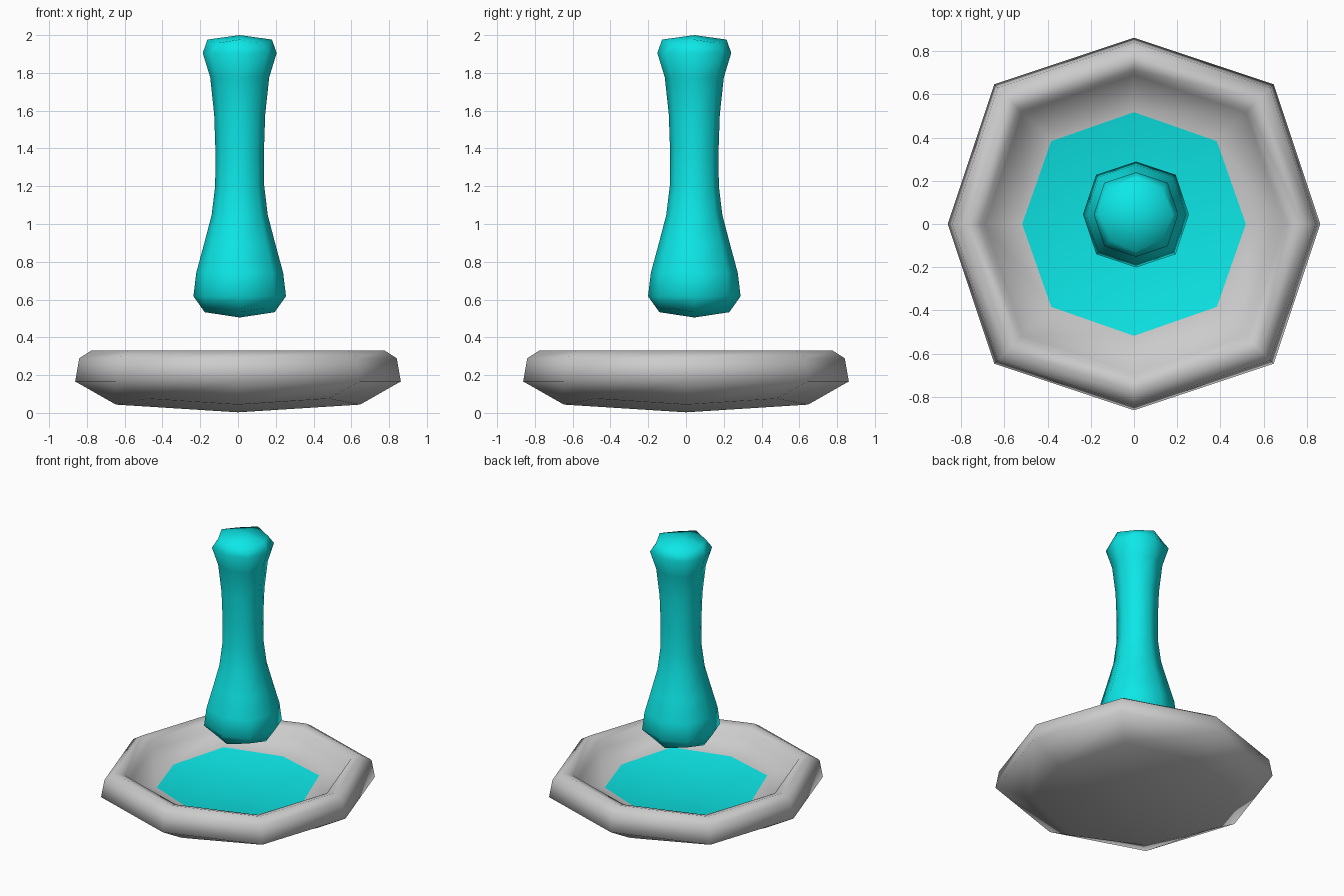
import bpy, bmesh

if "Cube" in bpy.data.objects:
    bpy.data.objects.remove(bpy.data.objects["Cube"])


def material(name, colour):
    m = bpy.data.materials.new(name)
    m.diffuse_color = (*colour, 1)
    m.use_nodes = True
    m.node_tree.nodes["Principled BSDF"].inputs["Base Color"].default_value = m.diffuse_color
    return m


teal = material("teal", (0.004, 0.8, 0.8))
grey = material("grey", (0.55, 0.55, 0.55))


def soft_stack(name, levels, centre, materials, top_slot=0):
    """Stack of squares (half width, z), capped, then rounded by one subdivision step."""
    cx, cy = centre
    bm = bmesh.new()
    rings = [[bm.verts.new((cx + w * x, cy + w * y, z))
              for x, y in ((1, 1), (-1, 1), (-1, -1), (1, -1))] for w, z in levels]
    for a, b in zip(rings, rings[1:]):
        for i in range(4):
            j = (i + 1) % 4
            bm.faces.new((a[i], a[j], b[j], b[i]))
    bm.faces.new(rings[0][::-1])
    bm.faces.new(rings[-1]).material_index = top_slot
    for f in bm.faces:
        f.smooth = True
    mesh = bpy.data.meshes.new(name)
    bm.to_mesh(mesh)
    bm.free()
    for m in materials:
        mesh.materials.append(m)
    ob = bpy.data.objects.new(name, mesh)
    bpy.context.collection.objects.link(ob)
    sub = ob.modifiers.new("round", 'SUBSURF')
    sub.levels = sub.render_levels = 1
    sub.use_limit_surface = False
    return ob


# shallow bowl: underside, outer wall, flat rim, inner wall, teal floor
soft_stack("bowl", [(0.862, 0.003), (0.862, 0.33), (0.69, 0.33), (0.69, 0.17)],
           (0, 0), (grey, teal), top_slot=1)

# pestle floating above the bowl, slightly off centre
soft_stack("pestle", [(0.2475, 0.505), (0.2425, 0.73), (0.137, 1.05), (0.123, 1.35),
                      (0.147, 1.81), (0.244, 2.0)],
           (0.009, 0.044), (teal,))
